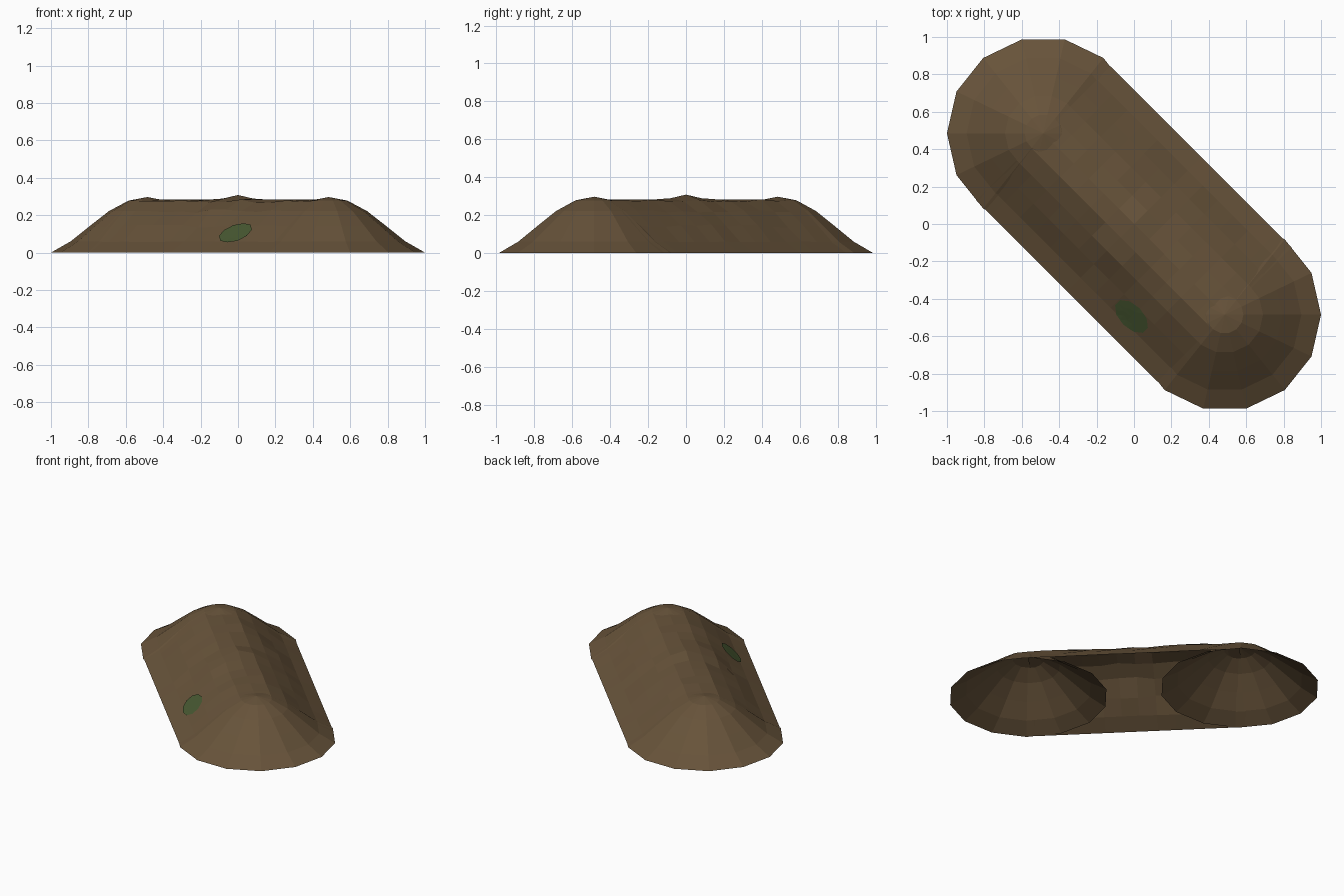
import bpy
import bmesh
import math
import random
from mathutils import Matrix, Vector
from mathutils.bvhtree import BVHTree

random.seed(4)
cube = bpy.data.objects.get("Cube")
if cube:
    bpy.data.objects.remove(cube, do_unlink=True)

# Slope shared by the mounds and the ridge: distance from the middle, height
SLOPE = [(0, 0.297), (0.1, 0.278), (0.205, 0.222), (0.31, 0.14), (0.41, 0.06), (0.515, 0)]
CENTRE = 0.485
HALF_LENGTH = CENTRE * math.sqrt(2)
HALF_WIDTH = 0.507
TURN = Matrix.Rotation(math.radians(-45), 4, "Z")


def make_material(name, colour):
    mat = bpy.data.materials.new(name)
    mat.use_nodes = True
    mat.diffuse_color = colour
    bsdf = mat.node_tree.nodes["Principled BSDF"]
    bsdf.inputs["Base Color"].default_value = colour
    bsdf.inputs["Roughness"].default_value = 0.9
    return mat


def add_object(name, bm, mat):
    mesh = bpy.data.meshes.new(name)
    bm.to_mesh(mesh)
    bm.free()
    mesh.materials.append(mat)
    obj = bpy.data.objects.new(name, mesh)
    bpy.context.collection.objects.link(obj)
    return obj


def slope_height(r):
    for (r0, z0), (r1, z1) in zip(SLOPE, SLOPE[1:]):
        if r <= r1:
            return z0 + (z1 - z0) * (r - r0) / (r1 - r0)
    return 0


soil = make_material("brown soil", (0.135, 0.086, 0.042, 1))
moss = make_material("green moss", (0.065, 0.1, 0.032, 1))

# Round end mounds, open underneath
for name, side in (("back_mound", -1), ("front_mound", 1)):
    bm = bmesh.new()
    verts = [bm.verts.new((r, 0, z)) for r, z in SLOPE]
    edges = [bm.edges.new(pair) for pair in zip(verts, verts[1:])]
    bmesh.ops.spin(bm, geom=verts + edges, cent=(0, 0, 0), axis=(0, 0, 1),
                   angle=math.tau, steps=14)
    bmesh.ops.remove_doubles(bm, verts=bm.verts, dist=0.0005)
    bmesh.ops.recalc_face_normals(bm, faces=bm.faces)
    if sum(f.normal.z for f in bm.faces) < 0:
        bmesh.ops.reverse_faces(bm, faces=bm.faces)
    bmesh.ops.translate(bm, verts=bm.verts, vec=(side * CENTRE, -side * CENTRE, 0))
    add_object(name, bm, soil)

# Uneven ridge joining the mounds
bm = bmesh.new()
bmesh.ops.create_grid(bm, x_segments=12, y_segments=10, size=1)
for v in bm.verts:
    along, across = v.co.x, abs(v.co.y)
    z = slope_height(across * 0.515)
    rough = 0.012 * (1 - abs(along)) ** 0.5 if across < 0.7 else 0.002
    if 0.01 < across < 0.99:
        z += random.uniform(-rough, rough)
    elif across < 0.01:
        # Crest sags beside a small central peak
        z += 0.011 * max(0, 1 - abs(along) * 4) - 0.014 * min(1, abs(along) * 5)
    v.co = (along * HALF_LENGTH, v.co.y * HALF_WIDTH, max(z, 0))
bmesh.ops.transform(bm, matrix=TURN, verts=bm.verts)
ground = BVHTree.FromBMesh(bm)
add_object("ridge", bm, soil)

# Moss patch draped on the front slope
bm = bmesh.new()
bmesh.ops.create_circle(bm, cap_ends=True, segments=10, radius=1)
bmesh.ops.poke(bm, faces=bm.faces)
bmesh.ops.subdivide_edges(bm, edges=bm.edges, cuts=1, use_grid_fill=True)
for v in bm.verts:
    spot = TURN @ Vector((0.34 + v.co.x * 0.11, -0.355 + v.co.y * 0.062, 1))
    hit = ground.ray_cast(spot, Vector((0, 0, -1)))[0]
    v.co = hit + Vector((-0.003, -0.003, 0.004))
bmesh.ops.recalc_face_normals(bm, faces=bm.faces)
if sum(f.normal.z for f in bm.faces) < 0:
    bmesh.ops.reverse_faces(bm, faces=bm.faces)
add_object("moss_patch", bm, moss)
